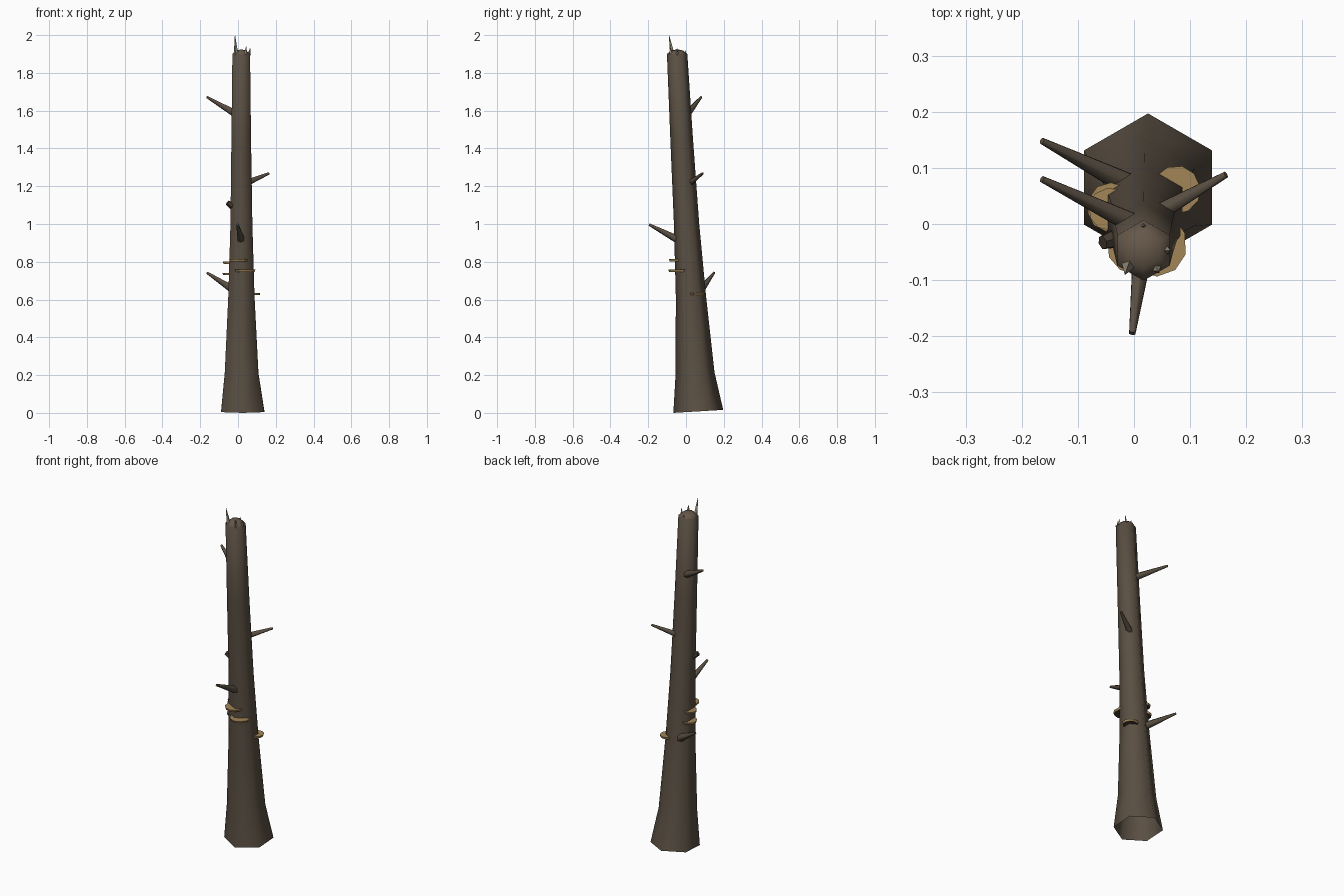
import bpy, bmesh, math
from mathutils import Vector

if "Cube" in bpy.data.objects:
    bpy.data.objects.remove(bpy.data.objects["Cube"])


def material(name, rgb):
    m = bpy.data.materials.new(name)
    m.diffuse_color = (*rgb, 1)
    m.use_nodes = True
    m.node_tree.nodes["Principled BSDF"].inputs["Base Color"].default_value = m.diffuse_color
    return m


BARK = material("bark brown", (0.102, 0.078, 0.055))
CORE = material("broken wood brown", (0.13, 0.095, 0.066))
PALE = material("pale splinter", (0.30, 0.26, 0.19))
TAN = material("fungus tan", (0.36, 0.235, 0.095))
DARK = material("fungus underside", (0.06, 0.042, 0.028))


def finish(name, bm, mats, angle=None, closed=True):
    if closed:
        bmesh.ops.recalc_face_normals(bm, faces=bm.faces)
    me = bpy.data.meshes.new(name)
    bm.to_mesh(me)
    bm.free()
    for m in mats:
        me.materials.append(m)
    ob = bpy.data.objects.new(name, me)
    bpy.context.collection.objects.link(ob)
    if angle:
        bpy.context.view_layer.objects.active = ob
        ob.select_set(True)
        bpy.ops.object.shade_smooth_by_angle(angle=math.radians(angle))
        ob.select_set(False)
    return ob


def bridge(bm, a, b):
    n = len(a)
    for i in range(n):
        j = (i + 1) % n
        bm.faces.new((a[i], a[j], b[j], b[i]))


# Trunk: leaning hexagonal sweep, open below, domed broken top
# rings: z, centre x, centre y, radius, tilt of ring towards the back
RINGS = [(0.008, 0.025, 0.065, 0.132, 0.06),
         (0.21, 0.019, 0.048, 0.103, 0.04),
         (0.62, 0.018, 0.026, 0.080, 0),
         (1.00, 0.018, 0.003, 0.067, 0),
         (1.45, 0.017, -0.023, 0.060, 0),
         (1.90, 0.017, -0.047, 0.054, 0)]
bm = bmesh.new()
prev = None
for z, cx, cy, r, tilt in RINGS:
    ring = []
    for i in range(6):
        a = math.radians(90 + 60 * i)
        dy = r * math.sin(a)
        ring.append(bm.verts.new((cx + r * math.cos(a), cy + dy, z + tilt * dy)))
    if prev:
        bridge(bm, prev, ring)
    prev = ring
inner = [bm.verts.new(Vector((0.017, -0.047, 1.918)) +
                      (v.co - Vector((0.017, -0.047, 1.90))) * 0.6) for v in prev]
bridge(bm, prev, inner)
tip = bm.verts.new((0.017, -0.047, 1.925))
for i in range(6):
    bm.faces.new((inner[i], inner[(i + 1) % 6], tip))
bm.normal_update()
for f in bm.faces:
    f.material_index = 1 if f.normal.z > 0.5 else 0
finish("trunk", bm, [BARK, CORE], 65, closed=False)


def taper(name, root, end, r0, r1, mat, sides, angle):
    """Tapered stick from root to end."""
    root, end = Vector(root), Vector(end)
    d = end - root
    q = d.to_track_quat('Z', 'Y')
    bm = bmesh.new()
    bmesh.ops.create_cone(bm, cap_ends=True, segments=sides, radius1=r0,
                          radius2=r1, depth=d.length)
    for v in bm.verts:
        v.co = q @ v.co + (root + end) / 2
    return finish(name, bm, [mat], angle)


# Dead branch stubs
for i, (root, end, r) in enumerate([
        ((0.00, 0.065, 0.635), (-0.164, 0.148, 0.742), 0.024),
        ((0.018, -0.03, 0.91), (-0.003, -0.195, 0.997), 0.022),
        ((0.04, 0.018, 1.215), (0.164, 0.088, 1.268), 0.018),
        ((0.00, 0.00, 1.575), (-0.164, 0.080, 1.672), 0.021)]):
    taper(f"branch_{i + 1}", root, end, r, 0.0065, BARK, 6, 62)

# Small broken knot
taper("knot", (-0.03, -0.025, 1.095), (-0.056, -0.033, 1.113), 0.019, 0.013, DARK, 6, 40)

# Splinters around the broken rim
for i, (root, end, r) in enumerate([
        ((-0.010, -0.072, 1.895), (-0.016, -0.090, 2.0), 0.013),
        ((0.040, -0.078, 1.895), (0.043, -0.084, 1.940), 0.011),
        ((0.058, -0.047, 1.895), (0.064, -0.047, 1.930), 0.010),
        ((0.017, -0.005, 1.890), (0.017, -0.003, 1.918), 0.010)]):
    taper(f"splinter_{i + 1}", root, end, r, 0.0008, PALE, 4, None)


def shelf(name, centre, heading, width, reach, thick=0.012):
    """Half-round bracket fungus facing a compass heading in degrees."""
    h = math.radians(heading)
    out, side = Vector((math.cos(h), math.sin(h), 0)), Vector((-math.sin(h), math.cos(h), 0))
    bm = bmesh.new()
    loops = []
    for dz, k in ((-thick / 2, 0.92), (thick / 2, 1.0)):
        pts = [(-width * 0.9, -0.02)]
        pts += [(width * math.sin(math.radians(t)), reach * math.cos(math.radians(t)))
                for t in (-90, -52, -18, 18, 52, 90)]
        pts += [(width * 0.9, -0.02)]
        loops.append([bm.verts.new(Vector(centre) + side * s * k + out * o * k
                                   + Vector((0, 0, dz))) for s, o in pts])
    bridge(bm, *loops)
    bm.faces.new(loops[0])
    bm.faces.new(loops[1])
    bmesh.ops.recalc_face_normals(bm, faces=bm.faces)
    for f in bm.faces:
        f.material_index = 1 if f.normal.z < -0.8 else 0
    finish(name, bm, [TAN, DARK])


# Bracket fungi
shelf("fungus_front_low", (0.038, -0.035, 0.752), -70, 0.056, 0.059)
shelf("fungus_front_high", (0.003, -0.040, 0.808), -105, 0.052, 0.050)
shelf("fungus_left_low", (-0.045, 0.030, 0.735), 175, 0.044, 0.038)
shelf("fungus_left_high", (-0.045, 0.026, 0.795), 185, 0.038, 0.036)
shelf("fungus_right", (0.078, 0.062, 0.630), 25, 0.043, 0.040)
